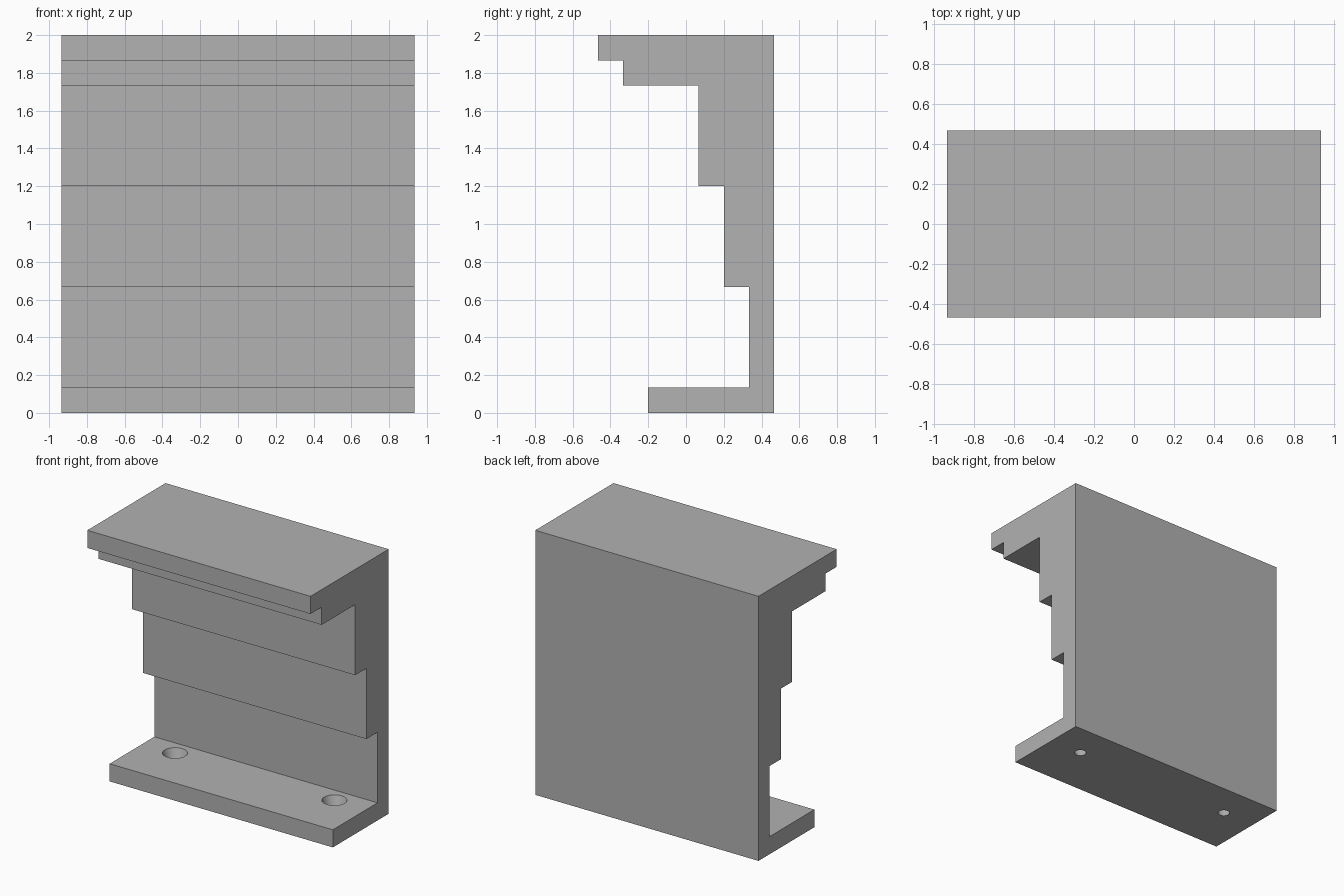
import bpy
import bmesh

default_cube = bpy.data.objects.get("Cube")
if default_cube:
    bpy.data.objects.remove(default_cube, do_unlink=True)

U = 2 / 15                      # module: 15 high, 14 wide, 7 deep
HALF_WIDTH = 7 * U

grey = bpy.data.materials.new("plain grey")
grey.use_nodes = True
colour = (0.445, 0.445, 0.445, 1)
grey.diffuse_color = colour
grey.node_tree.nodes["Principled BSDF"].inputs["Base Color"].default_value = colour


def add_object(name, bm):
    mesh = bpy.data.meshes.new(name)
    bmesh.ops.recalc_face_normals(bm, faces=bm.faces)
    bm.to_mesh(mesh)
    bm.free()
    mesh.materials.append(grey)
    obj = bpy.data.objects.new(name, mesh)
    bpy.context.collection.objects.link(obj)
    return obj


# Stepped bracket: side profile (y, z) in modules, extruded across the width
profile = [(3.5, 0), (3.5, 15), (-3.5, 15), (-3.5, 14), (-2.5, 14), (-2.5, 13),
           (0.5, 13), (0.5, 9), (1.5, 9), (1.5, 5), (2.5, 5), (2.5, 1),
           (-1.5, 1), (-1.5, 0)]
bm = bmesh.new()
side = bm.faces.new([bm.verts.new((-HALF_WIDTH, y * U, z * U)) for y, z in profile])
grown = bmesh.ops.extrude_face_region(bm, geom=[side])
moved = [g for g in grown["geom"] if isinstance(g, bmesh.types.BMVert)]
bmesh.ops.translate(bm, verts=moved, vec=(2 * HALF_WIDTH, 0, 0))
bracket = add_object("stepped_bracket", bm)

# Two tapered screw holes through the foot, wide at the top
top_radius, bottom_radius = 0.086, 0.04
overshoot = 0.1
flare = (top_radius - bottom_radius) * overshoot
for sign in (-1, 1):
    bm = bmesh.new()
    bmesh.ops.create_cone(bm, cap_ends=True, segments=48,
                          radius1=bottom_radius - flare, radius2=top_radius + flare,
                          depth=U * (1 + 2 * overshoot))
    bmesh.ops.translate(bm, verts=bm.verts, vec=(sign * 5 * U, 1.5 * U, U / 2))
    cutter = add_object("screw_hole_cutter", bm)
    cutter.hide_render = True
    cut = bracket.modifiers.new("screw hole", "BOOLEAN")
    cut.operation = "DIFFERENCE"
    cut.solver = "EXACT"
    cut.object = cutter
    bpy.context.view_layer.objects.active = bracket
    bpy.ops.object.modifier_apply(modifier=cut.name)
    bpy.data.objects.remove(cutter, do_unlink=True)

# Smooth hole walls, sharp steps
bpy.ops.object.select_all(action="DESELECT")
bracket.select_set(True)
bpy.context.view_layer.objects.active = bracket
bpy.ops.object.shade_smooth_by_angle()
